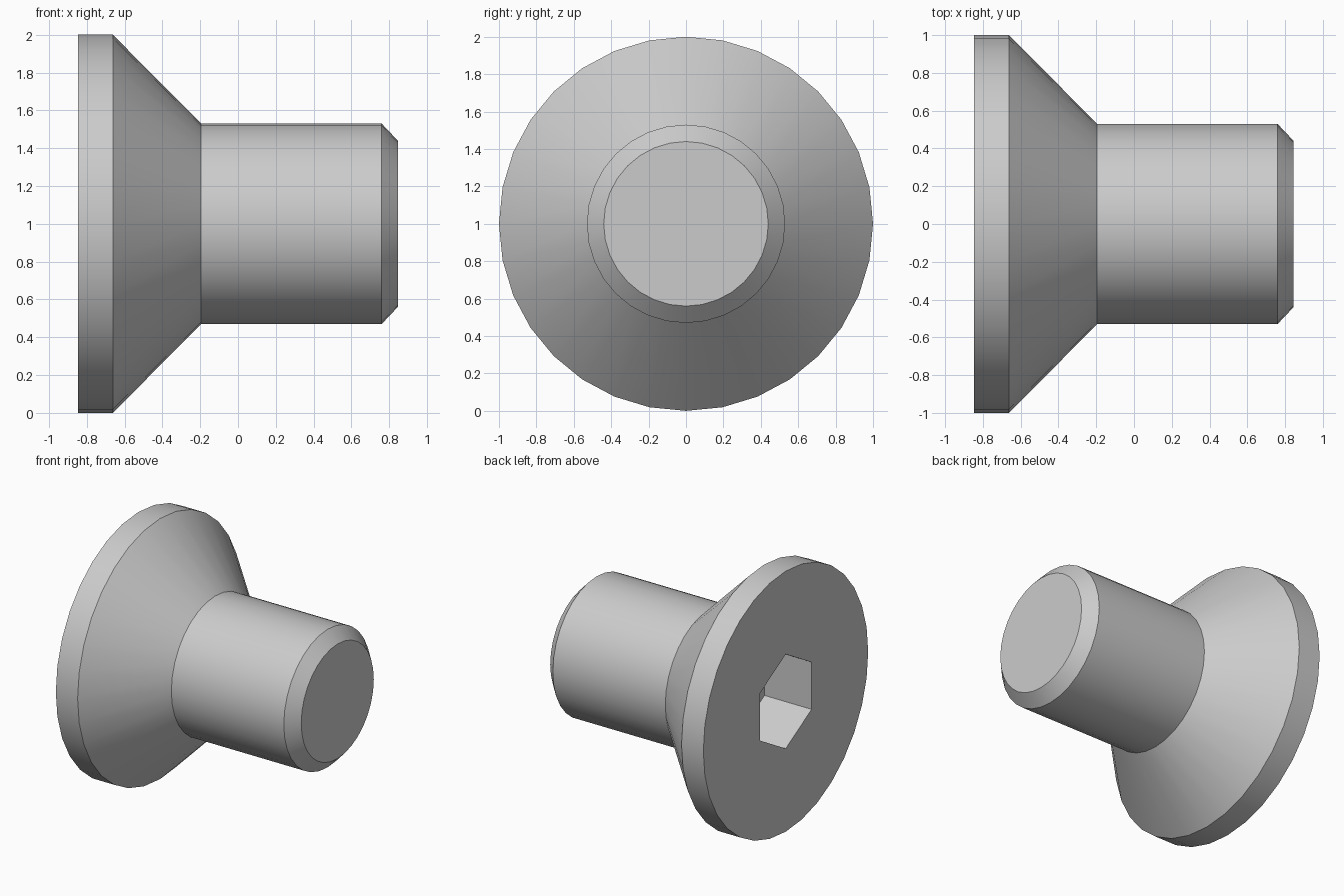
import bpy, bmesh
from math import cos, sin, tau, radians

if "Cube" in bpy.data.objects:
    bpy.data.objects.remove(bpy.data.objects["Cube"])

SEG = 32
HEAD_X, SOCKET_R, SOCKET_DEPTH = -0.847, 0.362, 0.40

bm = bmesh.new()


def ring(x, r, n):
    # Ring around the screw axis, first vertex pointing up
    return [bm.verts.new((x, r * sin(tau * i / n), 1 + r * cos(tau * i / n)))
            for i in range(n)]


def bridge(a, b):
    n = len(a)
    for i in range(n):
        bm.faces.new((a[i], a[(i + 1) % n], b[(i + 1) % n], b[i]))


# Head rim, countersunk cone, shank and chamfered tip
profile = [(HEAD_X, 1.0), (-0.662, 1.0), (-0.195, 0.53), (0.76, 0.53), (0.845, 0.44)]
rings = [ring(x, r, SEG) for x, r in profile]
for a, b in zip(rings, rings[1:]):
    bridge(a, b)
bm.faces.new(rings[-1])

# Hexagonal socket sunk into the head
mouth = ring(HEAD_X, SOCKET_R, 6)
floor = ring(HEAD_X + SOCKET_DEPTH, SOCKET_R, 6)
bridge(mouth, floor)
bm.faces.new(floor)

# Flat head face between rim and socket
edges = [bm.edges.get((loop[i - 1], loop[i]))
         for loop in (rings[0], mouth) for i in range(len(loop))]
bmesh.ops.triangle_fill(bm, edges=edges, use_beauty=True, normal=(-1, 0, 0))
bmesh.ops.recalc_face_normals(bm, faces=bm.faces)

mesh = bpy.data.meshes.new("countersunk_screw")
bm.to_mesh(mesh)
bm.free()
screw = bpy.data.objects.new("countersunk_screw", mesh)
bpy.context.collection.objects.link(screw)
bpy.context.view_layer.objects.active = screw
screw.select_set(True)
bpy.ops.object.shade_smooth_by_angle(angle=radians(30))
